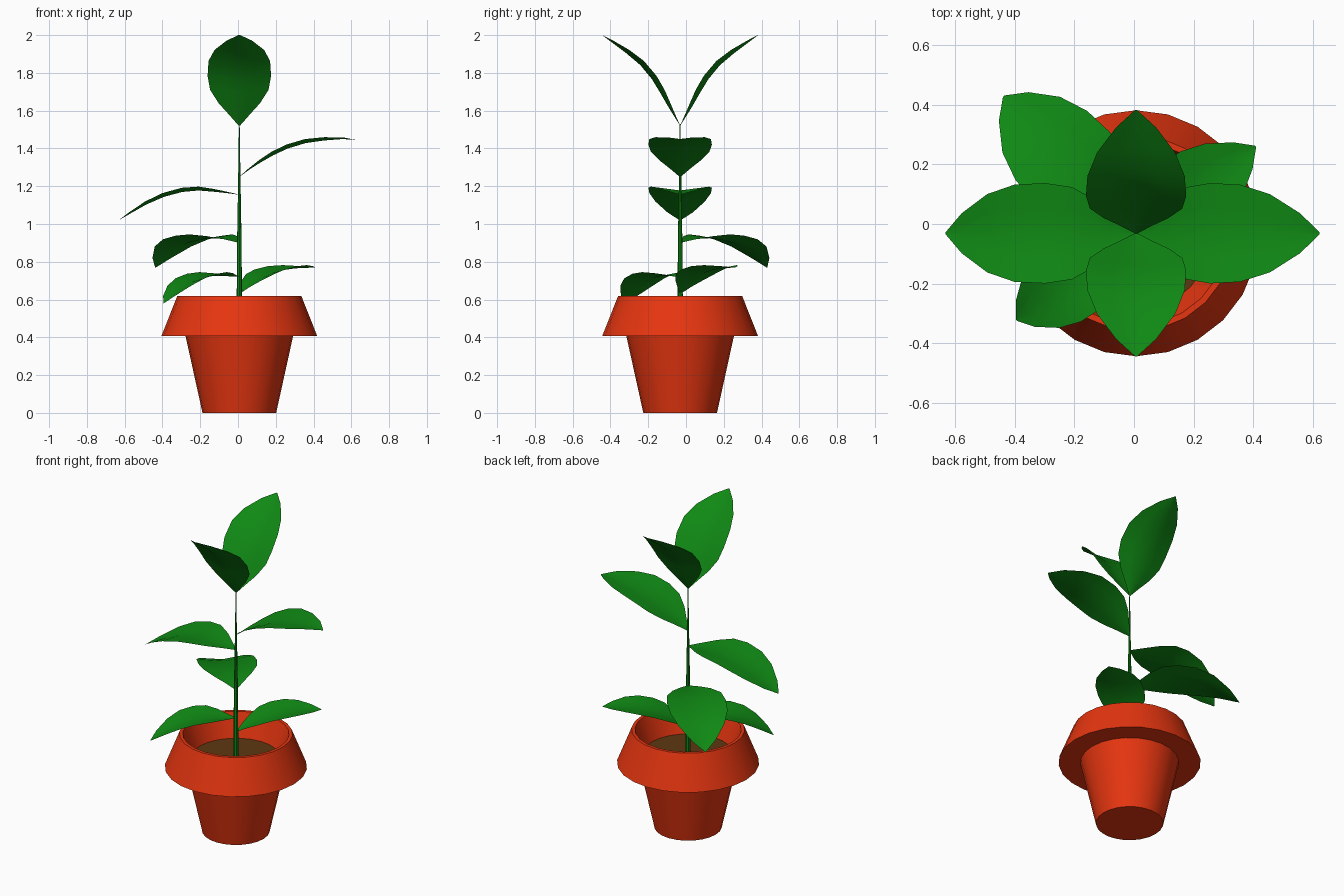
import bpy, bmesh, math
from mathutils import Vector

if "Cube" in bpy.data.objects:
    bpy.data.objects.remove(bpy.data.objects["Cube"])

CX, CY = 0.007, -0.031   # axis of pot and stem


def material(name, rgb):
    m = bpy.data.materials.new(name)
    m.diffuse_color = (*rgb, 1)
    m.use_nodes = True
    m.node_tree.nodes["Principled BSDF"].inputs["Base Color"].default_value = m.diffuse_color
    return m


TERRACOTTA = material("terracotta", (0.79, 0.036, 0.005))
GREEN = material("leaf_green", (0.005, 0.25, 0.007))
SOIL = material("soil_brown", (0.11, 0.04, 0.006))


def make_object(name, bm, mat, angle=35):
    mesh = bpy.data.meshes.new(name)
    bm.to_mesh(mesh)
    bm.free()
    ob = bpy.data.objects.new(name, mesh)
    bpy.context.collection.objects.link(ob)
    mesh.materials.append(mat)
    bpy.ops.object.select_all(action='DESELECT')
    ob.select_set(True)
    bpy.context.view_layer.objects.active = ob
    bpy.ops.object.shade_smooth_by_angle(angle=math.radians(angle))
    return ob


def lathe(name, profile, sides, mat):
    """Revolve (radius, z) points, listed from the bottom up the outside;
    a radius of 0 becomes a pole. Faces point outwards."""
    bm = bmesh.new()
    rings = []
    for r, z in profile:
        n = sides if r > 0 else 1
        rings.append([bm.verts.new((CX + r * math.sin(2 * math.pi * i / sides),
                                    CY - r * math.cos(2 * math.pi * i / sides), z))
                      for i in range(n)])
    for a, b in zip(rings, rings[1:]):
        for i in range(sides):
            j = (i + 1) % sides
            if len(a) == 1:
                bm.faces.new((a[0], b[j], b[i]))
            elif len(b) == 1:
                bm.faces.new((a[i], a[j], b[0]))
            else:
                bm.faces.new((a[i], a[j], b[j], b[i]))
    return make_object(name, bm, mat)


# Leaf outline: (fraction along the midrib, fraction of full half width)
OUTLINE = [(0, 0.02), (0.1, 0.33), (0.2, 0.65), (0.32, 0.92), (0.45, 1.0),
           (0.6, 0.97), (0.75, 0.78), (0.9, 0.40), (1, 0.02)]


def along(points, t):
    """Point at fraction t of a polyline's length."""
    lengths = [(b - a).length for a, b in zip(points, points[1:])]
    d = t * sum(lengths)
    for a, b, l in zip(points, points[1:], lengths):
        if d <= l:
            return a.lerp(b, d / l)
        d -= l
    return points[-1].copy()


def leaf(name, angle, half_width, profile, fold=0.022):
    """Creased leaf; profile holds (distance from stem, z) of the midrib."""
    rib = [Vector(p) for p in profile]
    c, s = math.cos(math.radians(angle)), math.sin(math.radians(angle))
    bm = bmesh.new()
    rows = []
    for t, w in OUTLINE:
        p = along(rib, t)
        tan = (along(rib, min(1, t + .06)) - along(rib, max(0, t - .06))).normalized()
        row = []
        for k in (-1, -0.5, 0, 0.5, 1):
            side, lift = k * w * half_width, fold * w * abs(k)
            d, z = p.x - tan.y * lift, p.y + tan.x * lift
            row.append(bm.verts.new((CX + d * c - side * s, CY + d * s + side * c, z)))
        rows.append(row)
    for a, b in zip(rows, rows[1:]):
        for i in range(4):
            bm.faces.new((a[i], b[i], b[i + 1], a[i + 1]))
    return make_object(name, bm, GREEN, 60)


# Pot: tapered body, overhanging collar, hollow inside
lathe("pot", [(0, 0), (0.195, 0), (0.285, 0.408), (0.412, 0.408), (0.328, 0.62),
              (0.308, 0.62), (0.25, 0.45)], 24, TERRACOTTA)
lathe("soil", [(0.256, 0.472), (0, 0.472)], 24, SOIL)

# Stem
lathe("stem", [(0.015, 0.45), (0.012, 0.9), (0.006, 1.25), (0.002, 1.53)], 8, GREEN)

# Upright pair at the top
for side, ang in (("front", -90), ("back", 90)):
    leaf("top_leaf_" + side, ang, 0.168,
         [(0, 1.52), (0.06, 1.615), (0.12, 1.72), (0.18, 1.815), (0.28, 1.90), (0.413, 2.0)], 0.03)

# Middle leaves
leaf("middle_leaf_right", 0, 0.168,
     [(0, 1.25), (0.07, 1.30), (0.16, 1.355), (0.3, 1.42), (0.42, 1.44), (0.55, 1.45), (0.615, 1.445)])
leaf("middle_leaf_left", 180, 0.168,
     [(0, 1.155), (0.1, 1.168), (0.22, 1.178), (0.35, 1.165), (0.5, 1.10), (0.638, 1.02)])
leaf("middle_leaf_back", 134, 0.172,
     [(0, 0.90), (0.1, 0.92), (0.22, 0.925), (0.37, 0.91), (0.5, 0.865), (0.59, 0.81), (0.638, 0.77)])

# Low leaves
leaf("low_leaf_left", 216, 0.135,
     [(0, 0.72), (0.1, 0.725), (0.2, 0.725), (0.3, 0.70), (0.42, 0.64), (0.495, 0.58)])
leaf("low_leaf_right", 36, 0.138,
     [(0, 0.63), (0.06, 0.675), (0.14, 0.715), (0.24, 0.75), (0.36, 0.765), (0.495, 0.77)])
